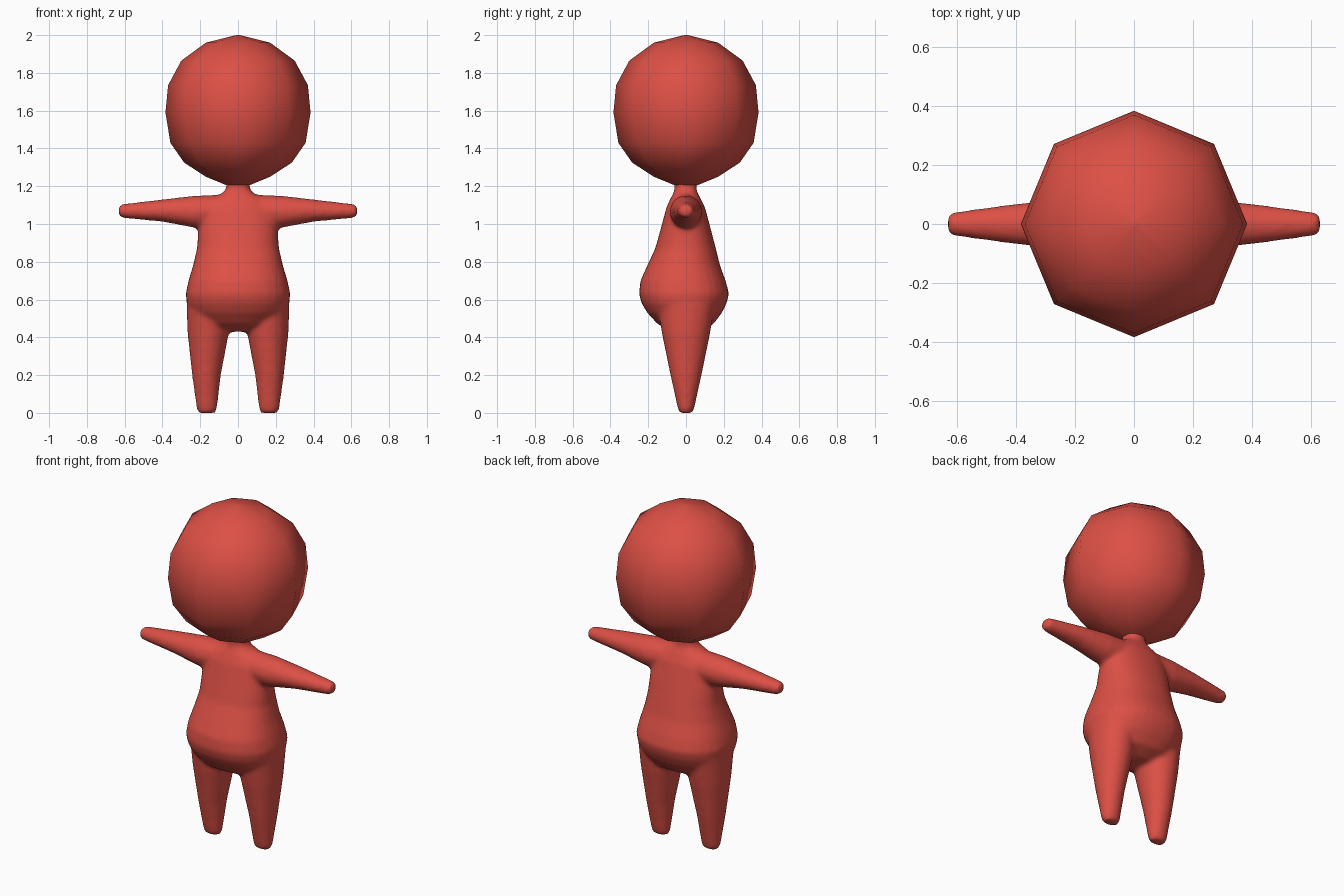
import bpy, bmesh
from math import cos, sin, pi
from mathutils import Vector

if "Cube" in bpy.data.objects:
    bpy.data.objects.remove(bpy.data.objects["Cube"])

red = bpy.data.materials.new("red")
red.diffuse_color = (0.72, 0.08, 0.06, 1)
red.use_nodes = True
red.node_tree.nodes["Principled BSDF"].inputs["Base Color"].default_value = red.diffuse_color


def loft(bm, rings, axis, n=24, power=2.0):
    """Closed tube; each ring is (centre, half_a, half_b) across the given axis."""
    u, v = {"z": (Vector((1, 0, 0)), Vector((0, 1, 0))),
            "x": (Vector((0, 1, 0)), Vector((0, 0, 1)))}[axis]
    loops, faces = [], []
    for c, a, b in rings:
        loop = []
        for i in range(n):
            co, si = cos(2 * pi * i / n), sin(2 * pi * i / n)
            k = (abs(co) ** power + abs(si) ** power) ** (-1 / power)
            loop.append(bm.verts.new(Vector(c) + u * a * co * k + v * b * si * k))
        loops.append(loop)
    for p, q in zip(loops, loops[1:]):
        for i in range(n):
            j = (i + 1) % n
            faces.append(bm.faces.new((p[i], p[j], q[j], q[i])))
    faces += [bm.faces.new(loops[0]), bm.faces.new(loops[-1])]
    bmesh.ops.recalc_face_normals(bm, faces=faces)


def finish(bm, name):
    me = bpy.data.meshes.new(name)
    bm.to_mesh(me)
    bm.free()
    me.materials.append(red)
    for p in me.polygons:
        p.use_smooth = True
    ob = bpy.data.objects.new(name, me)
    bpy.context.collection.objects.link(ob)
    return ob


# torso and neck: z, half width, front y, back y
bm = bmesh.new()
torso = [(0.43, .10, -.07, .07), (0.47, .19, -.15, .145), (0.53, .25, -.205, .19),
         (0.58, .27, -.235, .215), (0.63, .277, -.249, .228), (0.70, .262, -.241, .21),
         (0.78, .238, -.205, .18), (0.87, .217, -.163, .158), (0.97, .21, -.135, .132),
         (1.09, .19, -.103, .10), (1.14, .13, -.08, .075), (1.165, .08, -.065, .06),
         (1.19, .06, -.06, .055), (1.30, .07, -.065, .065)]
loft(bm, [((0, (f + b) / 2, z), w, (b - f) / 2) for z, w, f, b in torso], "z", 32, 2.3)

# arms: x, centre z, half depth, half height;  legs: z, centre x, half width, half depth
arms = [(.08, 1.065, .085, .09), (.23, 1.065, .085, .085), (.40, 1.071, .069, .059),
        (.60, 1.069, .042, .038), (.622, 1.069, .038, .034), (.632, 1.069, .025, .023)]
legs = [(0, .165, .045, .034), (.02, .165, .054, .043), (.20, .167, .076, .083),
        (.42, .158, .109, .128), (.58, .158, .115, .155)]
for s in (-1, 1):
    loft(bm, [((s * x, 0, z), d, h) for x, z, d, h in arms], "x")
    loft(bm, [((s * x, 0, z), w, d) for z, x, w, d in legs], "z")
body = finish(bm, "body")

# fuse limbs into one softly blended skin
rm = body.modifiers.new("fuse", "REMESH")
rm.mode = "VOXEL"
rm.voxel_size = 0.012
rm.use_smooth_shade = True
sm = body.modifiers.new("soften", "SMOOTH")
sm.factor = 0.5
sm.iterations = 8

# eight-sided head: radius, z
bm = bmesh.new()
profile = [(.06, 1.205), (.17, 1.25), (.285, 1.325), (.358, 1.43), (.384, 1.59),
           (.37, 1.735), (.30, 1.865), (.17, 1.96), (.01, 2.0)]
loft(bm, [((0, 0, z), r, r) for r, z in profile], "z", 8)
finish(bm, "head")
